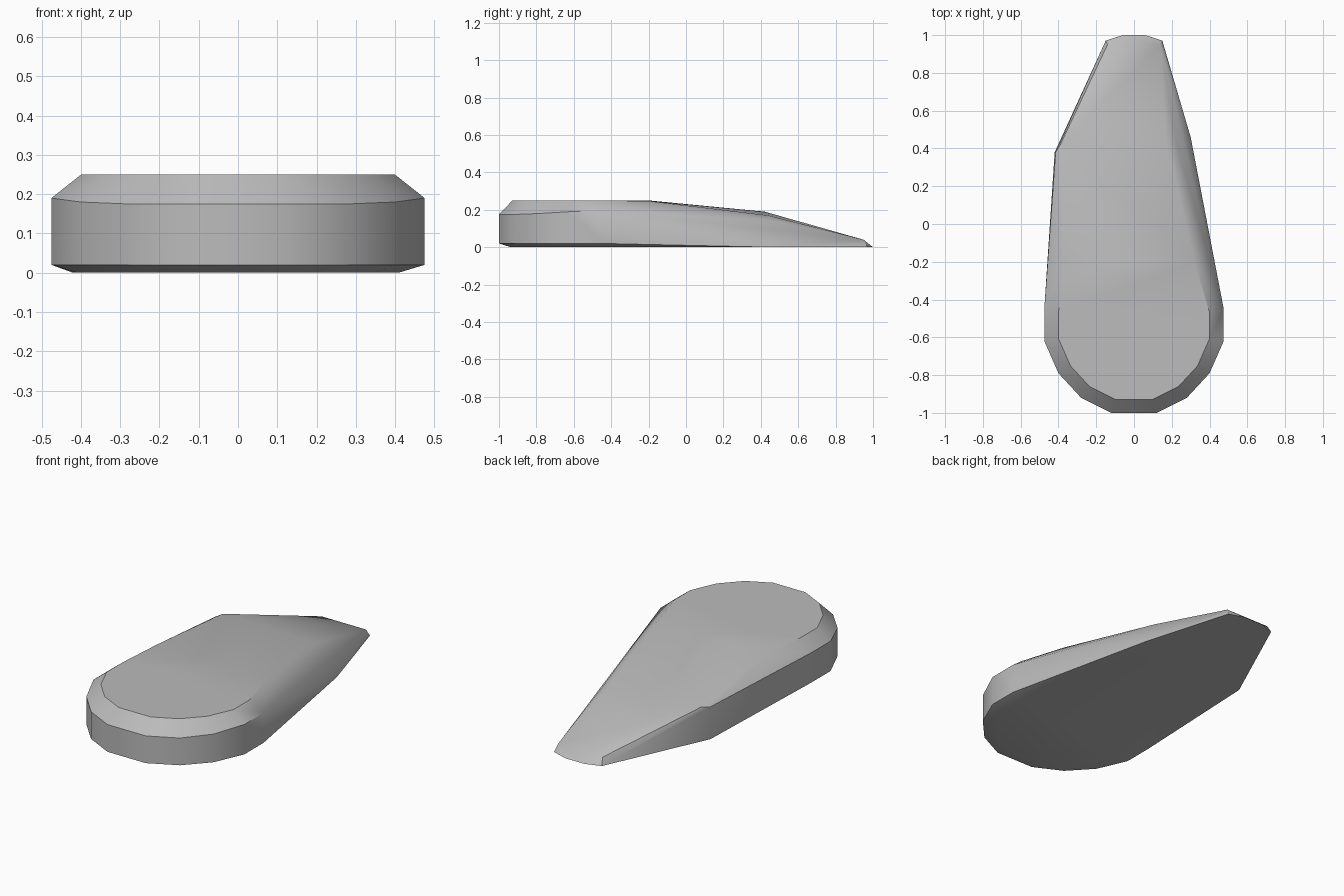
import bpy
import bmesh
import math

default = bpy.data.objects.get("Cube")
if default:
    bpy.data.objects.remove(default, do_unlink=True)

# Rounded head outline, one half only
HEAD = [(0.12, -1.0), (0.28, -0.92), (0.40, -0.79), (0.475, -0.62), (0.475, -0.45)]
HEAD_CENTRE_Y = -0.55
RIM_HEIGHTS = [0.175, 0.175, 0.18, 0.19, 0.19]


def head_ring(scale, heights):
    """Mirrored head outline, scaled towards the head centre."""
    ring = []
    for (x, y), z in zip(HEAD, heights):
        for side in (-1, 1):
            ring.append((side * x * scale, HEAD_CENTRE_Y + (y - HEAD_CENTRE_Y) * scale, z))
    return ring


def add_hull(name, points, material):
    """Closed faceted solid wrapped round the given points."""
    bm = bmesh.new()
    for point in points:
        bm.verts.new(point)
    result = bmesh.ops.convex_hull(bm, input=bm.verts[:])
    loose = set(result["geom_interior"]) | set(result["geom_unused"])
    bmesh.ops.delete(bm, geom=[v for v in loose if isinstance(v, bmesh.types.BMVert)],
                     context="VERTS")
    bmesh.ops.dissolve_limit(bm, angle_limit=math.radians(1), verts=bm.verts[:], edges=bm.edges[:])
    bmesh.ops.recalc_face_normals(bm, faces=bm.faces[:])
    mesh = bpy.data.meshes.new(name)
    bm.to_mesh(mesh)
    bm.free()
    mesh.materials.append(material)
    obj = bpy.data.objects.new(name, mesh)
    bpy.context.collection.objects.link(obj)
    return obj


# Plain stone grey
grey = bpy.data.materials.new("stone_grey")
grey.use_nodes = True
colour = (0.5, 0.5, 0.5, 1)
grey.diffuse_color = colour
grey.node_tree.nodes["Principled BSDF"].inputs["Base Color"].default_value = colour

# Head: underside, lower edge, upper edge and flat top
points = head_ring(0.86, [0] * len(HEAD))
points += head_ring(1.0, [0.02] * len(HEAD))
points += head_ring(1.0, RIM_HEIGHTS)
points += head_ring(0.84, [0.25] * len(HEAD))

# Middle of the top, before it slopes down
points += [(-0.38, -0.2, 0.25), (0.32, -0.2, 0.247)]

# Shoulders: a steep one on one side, a slanted one on the other
points += [(-0.42, 0.38, 0), (-0.415, 0.38, 0.18), (-0.39, 0.42, 0.19)]
points += [(0.30, 0.46, 0), (0.22, 0.44, 0.145), (0.17, 0.44, 0.17)]

# Thin tapered tail
for side in (-1, 1):
    points += [(side * 0.15, 0.97, 0), (side * 0.14, 0.95, 0.04), (side * 0.06, 1.0, 0)]

stone = add_hull("wedge_stone", points, grey)

# Soft facets with crisp main edges
bpy.ops.object.select_all(action="DESELECT")
stone.select_set(True)
bpy.context.view_layer.objects.active = stone
bpy.ops.object.shade_smooth_by_angle(angle=math.radians(30))
